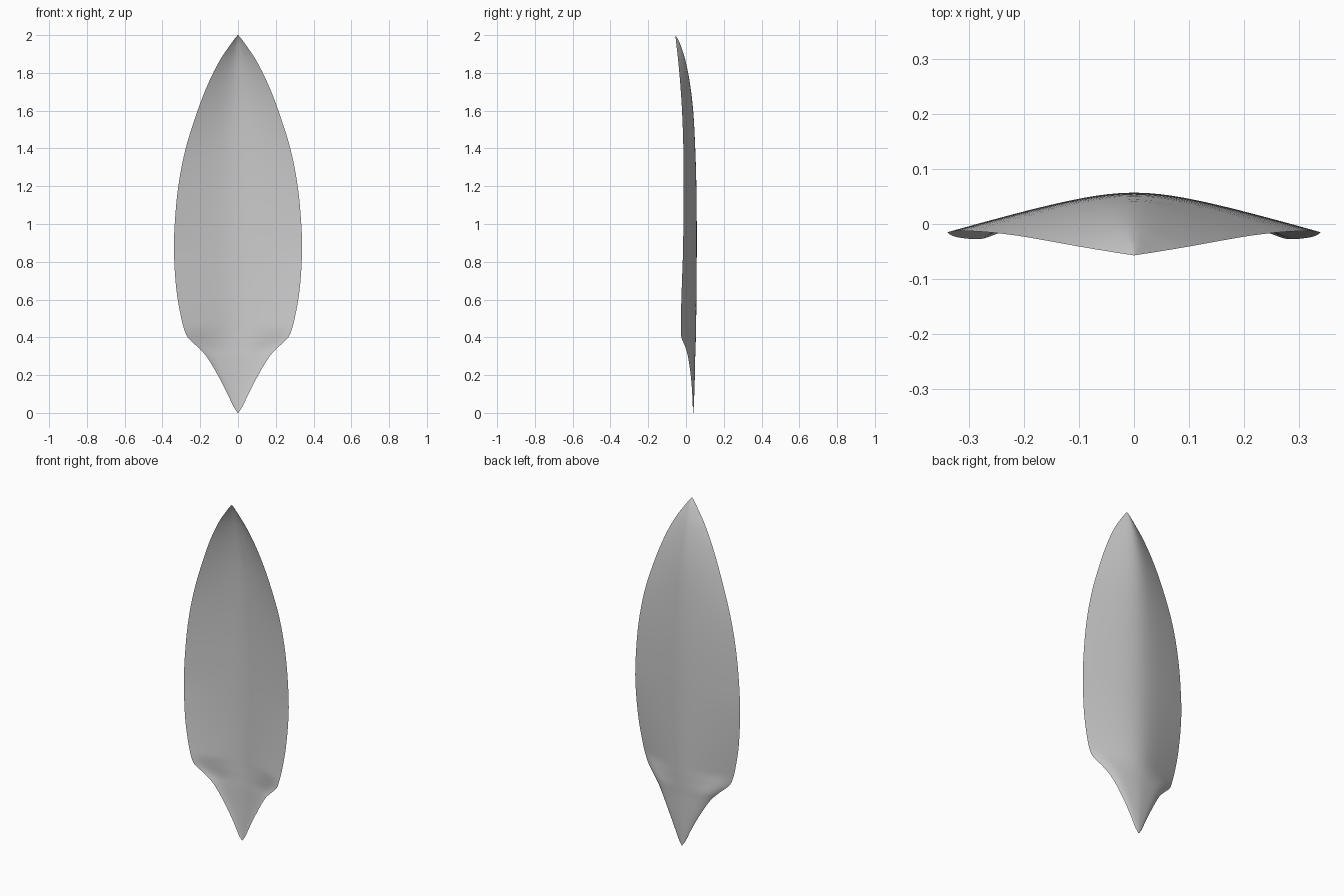
import bpy, bmesh
from math import sqrt

if "Cube" in bpy.data.objects:
    bpy.data.objects.remove(bpy.data.objects["Cube"])

# Stations: height z, half width, rim y, midrib y
STATIONS = [
    (0.00, 0.002, 0.038, 0.039), (0.03, 0.022, 0.036, 0.041),
    (0.10, 0.055, 0.033, 0.044), (0.20, 0.107, 0.025, 0.047),
    (0.30, 0.168, 0.010, 0.049), (0.35, 0.215, -0.004, 0.051),
    (0.39, 0.258, -0.021, 0.052), (0.42, 0.277, -0.027, 0.053),
    (0.50, 0.300, -0.027, 0.054), (0.65, 0.326, -0.023, 0.056),
    (0.85, 0.339, -0.016, 0.057), (1.00, 0.335, -0.014, 0.057),
    (1.20, 0.316, -0.013, 0.055), (1.40, 0.277, -0.014, 0.049),
    (1.60, 0.214, -0.021, 0.038), (1.75, 0.155, -0.031, 0.020),
    (1.87, 0.094, -0.042, -0.004), (1.95, 0.040, -0.051, -0.030),
    (1.985, 0.014, -0.055, -0.047), (2.00, 0.001, -0.057, -0.057),
]
STEPS = 4      # rows between stations
HALF = 14      # columns on each side of the midrib


def spline(i, u, k):
    """Smooth interpolation of column k over height."""
    n = len(STATIONS)
    p, q = STATIONS[i], STATIONS[i + 1]
    h = q[0] - p[0]

    def slope(j):
        a, b = STATIONS[max(j - 1, 0)], STATIONS[min(j + 1, n - 1)]
        return (b[k] - a[k]) / (b[0] - a[0])
    u2, u3 = u * u, u * u * u
    return ((2 * u3 - 3 * u2 + 1) * p[k] + (u3 - 2 * u2 + u) * h * slope(i)
            + (3 * u2 - 2 * u3) * q[k] + (u3 - u2) * h * slope(i + 1))


def section(t, z):
    """0 at the midrib, 1 at the rim; the rim curls forward near the base."""
    a = 0.34
    ridge = (sqrt(t * t + a * a) - a) / (sqrt(1 + a * a) - a)
    curl = 0.45 * min(1, max(0, (0.45 - z) / 0.12))
    return ridge * (1 - curl) + t ** 6 * curl


# Leaf blade: a single curved sheet
bm = bmesh.new()
rows = []
for i in range(len(STATIONS) - 1):
    last = i == len(STATIONS) - 2
    for s in range(STEPS + (1 if last else 0)):
        u = s / STEPS
        z = STATIONS[i][0] + u * (STATIONS[i + 1][0] - STATIONS[i][0])
        w, rim, rib = (spline(i, u, k) for k in (1, 2, 3))
        row = []
        for c in range(-HALF, HALF + 1):
            t = c / HALF
            y = rib + (rim - rib) * section(abs(t), z)
            row.append(bm.verts.new((w * t, y, z)))
        rows.append(row)
for lo, hi in zip(rows, rows[1:]):
    for c in range(2 * HALF):
        bm.faces.new((lo[c], lo[c + 1], hi[c + 1], hi[c]))
for f in bm.faces:
    f.smooth = True

mesh = bpy.data.meshes.new("leaf_blade")
bm.to_mesh(mesh)
bm.free()
leaf = bpy.data.objects.new("leaf_blade", mesh)
bpy.context.collection.objects.link(leaf)
